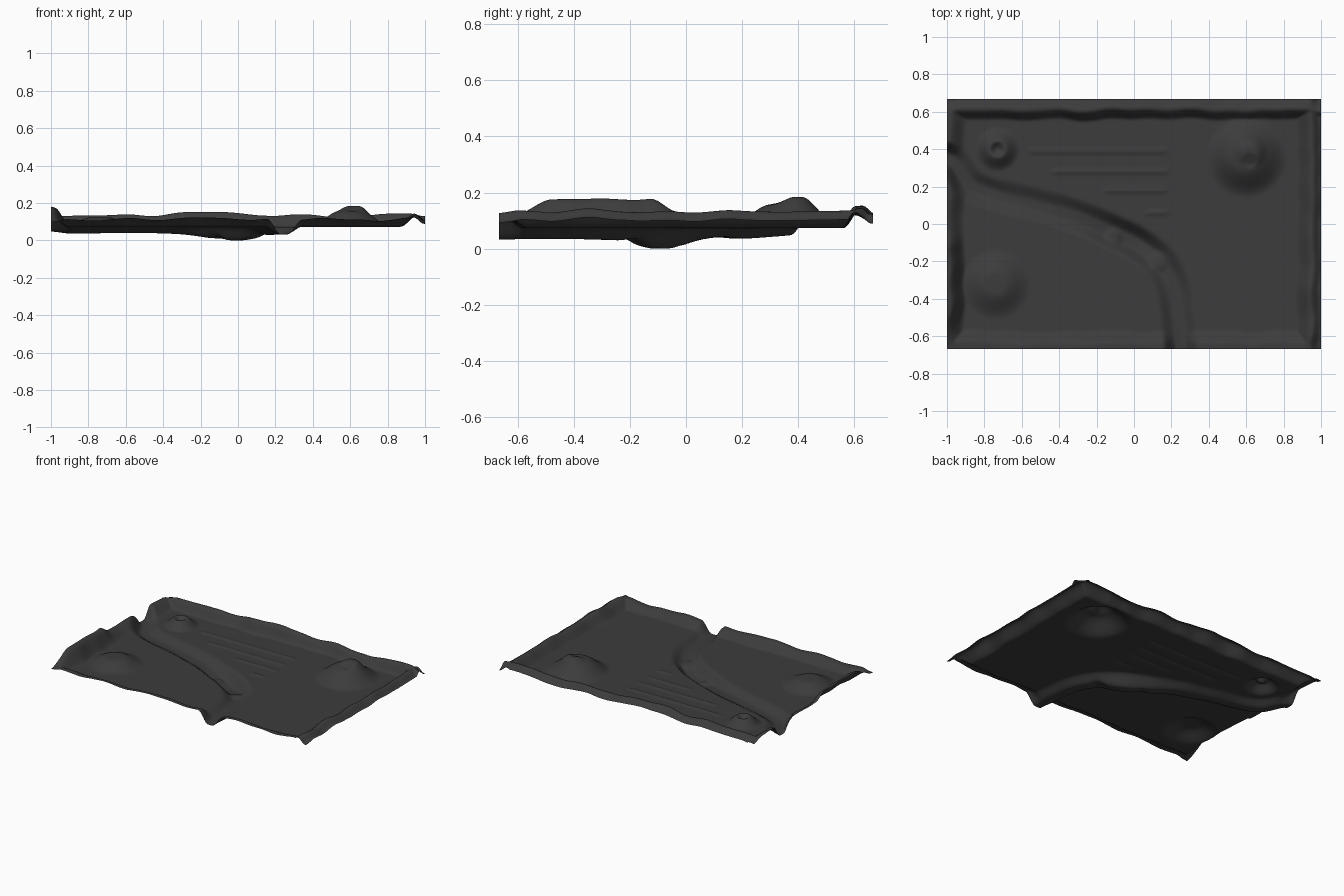
import bpy, bmesh, math
from mathutils import Vector, noise

if "Cube" in bpy.data.objects:
    bpy.data.objects.remove(bpy.data.objects["Cube"])

NX, NY = 220, 148
HX, HY = 1.0, 0.667
GROUND = 0.072


def step(a, b, v):
    t = min(1.0, max(0.0, (v - a) / (b - a)))
    return t * t * (3 - 2 * t)


def wob(u, seed, freq=7.0):
    return noise.noise(Vector((u * freq, seed, 0.37)))


# River centre line: x, y, bed height, densified with a Catmull-Rom spline
RIVER = [Vector(p) for p in (
    (-1.1, 0.36, 0.05), (-0.97, 0.34, 0.045), (-0.86, 0.2, 0.035), (-0.6, 0.12, 0.04),
    (-0.3, 0.035, 0.032), (-0.1, -0.05, 0.006), (0.02, -0.11, 0.0), (0.14, -0.21, 0.025),
    (0.21, -0.34, 0.032), (0.235, -0.5, 0.034), (0.25, -0.75, 0.03))]


def densify(pts, n=5):
    out = []
    ext = [pts[0]] + pts + [pts[-1]]
    for i in range(1, len(ext) - 2):
        a, b, c, d = ext[i - 1:i + 3]
        for k in range(n):
            t = k / n
            out.append(0.5 * (2 * b + (c - a) * t + (2 * a - 5 * b + 4 * c - d) * t * t
                              + (3 * b - a - 3 * c + d) * t ** 3))
    return out + [pts[-1]]


PATH = densify(RIVER)


def river(x, y):
    best, bed = 9.0, 0.0
    for a, b in zip(PATH, PATH[1:]):
        dx, dy = b.x - a.x, b.y - a.y
        t = min(1, max(0, ((x - a.x) * dx + (y - a.y) * dy) / (dx * dx + dy * dy)))
        d = math.hypot(x - a.x - t * dx, y - a.y - t * dy)
        if d < best:
            best, bed = d, a.z + t * (b.z - a.z)
    return best, bed


def hill(x, y, cx, cy, r, h, core=0.25):
    return h * (1 - step(core * r, r, math.hypot(x - cx, y - cy)))


def rims(x, y):
    # Back rim
    d = HY - y + 0.014 * wob(x, 1.0)
    crest = 0.062 + 0.02 * wob(x, 2.0, 5) + 0.022 * math.exp(-((x + 0.17) / 0.2) ** 2)
    back = crest * (1 - step(0.055, 0.115, d)) - 0.03 * (1 - step(0.0, 0.045, d))
    # Right rim
    d = HX - x + 0.012 * wob(y, 3.0)
    crest = 0.062 + 0.016 * wob(y, 4.0, 6)
    right = crest * (1 - step(0.05, 0.14, d)) - 0.032 * (1 - step(0.0, 0.05, d))
    # Front rim
    d = y + HY + 0.014 * wob(x, 5.0)
    front = (0.043 + 0.016 * wob(x, 6.0, 6)) * (1 - step(0.02, 0.1, d))
    # Left rim
    d = x + HX + 0.014 * wob(y, 7.0)
    crest = 0.055 + 0.05 * step(-0.62, -0.48, y) * (1 - step(-0.13, -0.03, y)) + 0.012 * wob(y, 8.0, 6)
    left = crest * (1 - step(0.01, 0.1, d))
    z = max(back, right, front, left)
    # Corners sink a little
    c = math.hypot(HX - abs(x), HY - abs(y))
    return z * (1 - 0.55 * (1 - step(0.0, 0.09, c)))


# Shallow furrows: y, x start, x end
FURROWS = [(0.39, -0.58, 0.2), (0.28, -0.46, 0.2), (0.18, -0.18, 0.2), (0.06, 0.04, 0.2)]


def height(x, y):
    z = rims(x, y)
    # Large hill with a small dent, low front hill, small crater cone
    big = hill(x, y, 0.6, 0.36, 0.22, 0.085) + hill(x, y, 0.62, 0.39, 0.1, 0.026)
    big -= hill(x, y, 0.62, 0.34, 0.05, 0.012)
    low = hill(x, y, -0.74, -0.32, 0.19, 0.05)
    cone = hill(x, y, -0.73, 0.4, 0.12, 0.055) - hill(x, y, -0.73, 0.4, 0.05, 0.028, 0.1)
    z = max(z, big, low, cone)
    for fy, x0, x1 in FURROWS:
        z += 0.007 * math.exp(-((y - fy) / 0.014) ** 2) * step(x0, x0 + 0.05, x) * (1 - step(x1 - 0.05, x1, x))
    z += GROUND
    # River channel, then the two fords crossing it
    d, bed = river(x, y)
    bed += hill(x, y, -0.11, -0.07, 0.06, 0.012) + hill(x, y, 0.13, -0.2, 0.07, 0.012)
    k = 1 - step(0.02, 0.1, d + 0.01 * wob(x + y, 9.0))
    return z + (bed - z) * k


# Relief sheet
bm = bmesh.new()
grid = [[bm.verts.new((-HX + 2 * HX * i / NX, -HY + 2 * HY * j / NY, 0)) for i in range(NX + 1)]
        for j in range(NY + 1)]
for row in grid:
    for v in row:
        v.co.z = height(v.co.x, v.co.y)
low_z = min(v.co.z for v in bm.verts)
for v in bm.verts:
    v.co.z -= low_z
for j in range(NY):
    for i in range(NX):
        bm.faces.new((grid[j][i], grid[j][i + 1], grid[j + 1][i + 1], grid[j + 1][i])).smooth = True
mesh = bpy.data.meshes.new("terrain")
bm.to_mesh(mesh)
bm.free()
terrain = bpy.data.objects.new("terrain", mesh)
bpy.context.collection.objects.link(terrain)

# Dark ground colour
mat = bpy.data.materials.new("dark_ground")
mat.diffuse_color = (0.045, 0.045, 0.045, 1)
mat.use_nodes = True
mat.node_tree.nodes["Principled BSDF"].inputs["Base Color"].default_value = mat.diffuse_color
mesh.materials.append(mat)
